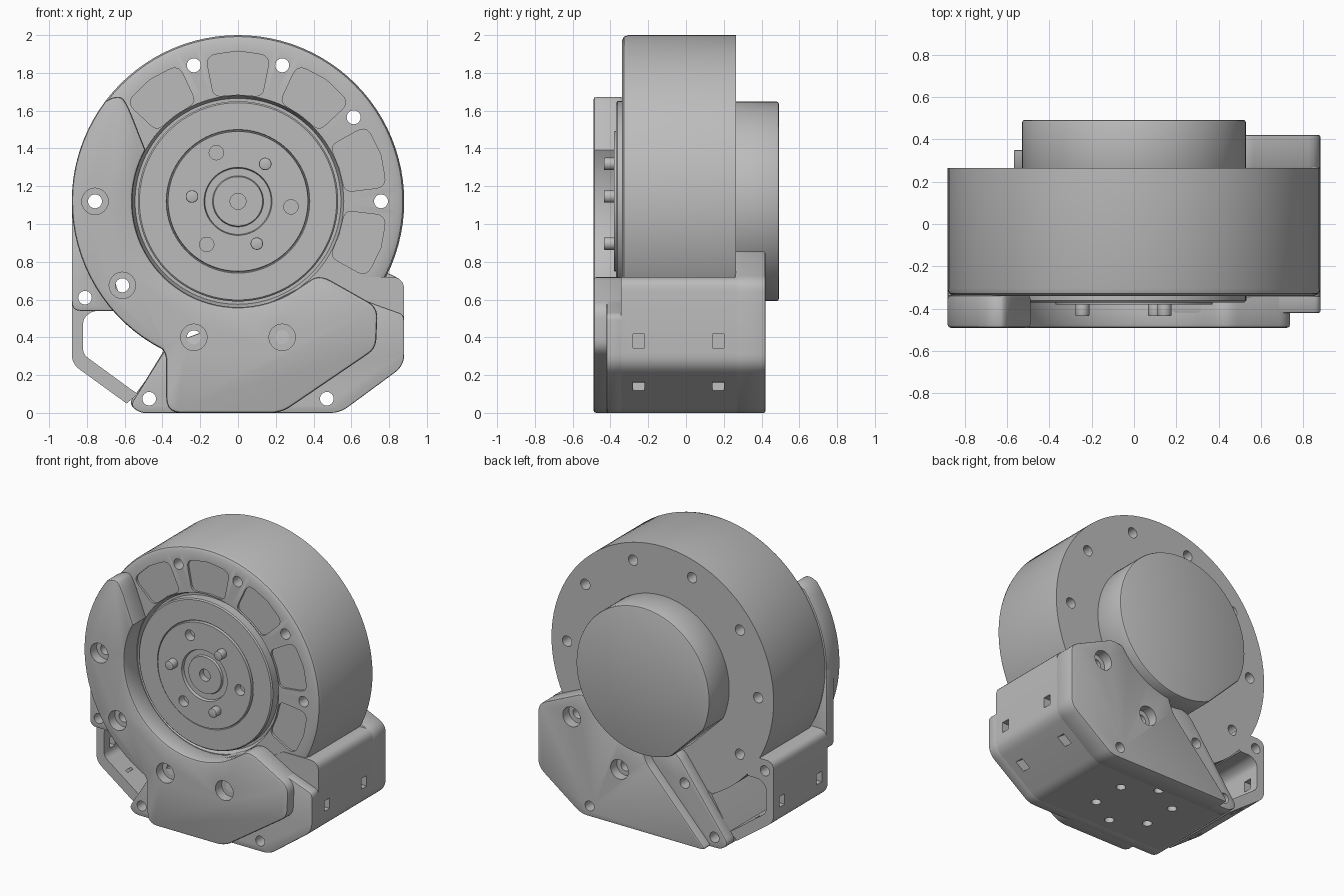
import bpy, bmesh, math
from mathutils import Matrix, Vector

cube = bpy.data.objects.get("Cube")
if cube:
    bpy.data.objects.remove(cube)

grey = bpy.data.materials.new("machined_grey")
grey.use_nodes = True
grey.diffuse_color = (0.5, 0.5, 0.5, 1)
grey.node_tree.nodes["Principled BSDF"].inputs["Base Color"].default_value = (0.5, 0.5, 0.5, 1)

AXIS_Z = 1.12          # height of the motor axis
BOLT_R = 0.757         # bolt circle
parts = []


def finish(name, bm, part=True):
    bmesh.ops.recalc_face_normals(bm, faces=bm.faces)
    mesh = bpy.data.meshes.new(name)
    bm.to_mesh(mesh)
    bm.free()
    ob = bpy.data.objects.new(name, mesh)
    bpy.context.collection.objects.link(ob)
    mesh.materials.append(grey)
    if part:
        parts.append(ob)
    return ob


def apply(ob, mod):
    bpy.context.view_layer.objects.active = ob
    bpy.ops.object.modifier_apply(modifier=mod.name)


def polar(r, deg):
    a = math.radians(deg)
    return (r * math.cos(a), AXIS_Z + r * math.sin(a))


def arc(r, start, end, step=4):
    n = max(2, round(abs(end - start) / step))
    return [polar(r, start + (end - start) * i / n) for i in range(n + 1)]


def rounded(points):
    """Round every corner that carries a radius as third value."""
    out = []
    for i, p in enumerate(points):
        c = Vector(p[:2])
        if len(p) == 2:
            out.append(c)
            continue
        ends = []
        for q in (points[i - 1], points[(i + 1) % len(points)]):
            d = Vector(q[:2]) - c
            ends.append(c + d.normalized() * min(p[2], d.length * 0.45))
        for k in range(6):
            t = k / 5
            out.append(ends[0] * (1 - t) ** 2 + c * 2 * t * (1 - t) + ends[1] * t * t)
    return out


def add_prism(bm, points, y0, y1):
    face = bm.faces.new([bm.verts.new((p[0], y0, p[1])) for p in rounded(points)])
    new = bmesh.ops.extrude_face_region(bm, geom=[face])["geom"]
    verts = [v for v in new if isinstance(v, bmesh.types.BMVert)]
    bmesh.ops.translate(bm, verts=verts, vec=(0, y1 - y0, 0))


def prism(name, points, y0, y1, bevel=0.0):
    bm = bmesh.new()
    add_prism(bm, points, y0, y1)
    ob = finish(name, bm)
    if bevel:
        mod = ob.modifiers.new("soft_edges", "BEVEL")
        mod.width, mod.segments = bevel, 2
        mod.limit_method, mod.angle_limit = "ANGLE", math.radians(60)
        apply(ob, mod)
    return ob


def lathe(name, profile):
    """Spin a (radius, y) profile around the motor axis."""
    bm = bmesh.new()
    vs = [bm.verts.new((r, y, AXIS_Z)) for r, y in profile]
    es = [bm.edges.new(pair) for pair in zip(vs, vs[1:])]
    bmesh.ops.spin(bm, geom=vs + es, cent=(0, 0, AXIS_Z), axis=(0, 1, 0),
                   angle=math.tau, steps=96)
    bmesh.ops.remove_doubles(bm, verts=bm.verts, dist=0.0002)
    return finish(name, bm)


def disc(x, z, r):
    return [(x + r * math.cos(math.tau * i / 24), z + r * math.sin(math.tau * i / 24))
            for i in range(24)]


def cut(ob, bm):
    cutter = finish("cutter", bm, part=False)
    cutter.hide_render = True
    mod = ob.modifiers.new("cut", "BOOLEAN")
    mod.operation, mod.solver, mod.object = "DIFFERENCE", "EXACT", cutter
    apply(ob, mod)
    bpy.data.objects.remove(cutter)


def drill(ob, centres, r, y0=-0.7, y1=0.7):
    bm = bmesh.new()
    for x, z in centres:
        add_prism(bm, disc(x, z, r), y0, y1)
    cut(ob, bm)


def slots(ob, side):
    """Cable slots in the side wall and in the sloping wall below it."""
    bm = bmesh.new()
    for y in (-0.25, 0.17):
        for x, z, tilt in ((0.88, 0.38, 0), (0.735, 0.14, 36)):
            m = (Matrix.Translation((side * x, y, z))
                 @ Matrix.Rotation(math.radians(side * tilt), 4, "Y")
                 @ Matrix.Diagonal((0.17, 0.06, 0.075, 1)))
            bmesh.ops.create_cube(bm, size=1, matrix=m)
    cut(ob, bm)


# Round housing with its bolt circle and shallow front pockets
housing = lathe("housing", [(0, 0.265), (0.88, 0.265), (0.88, -0.305), (0.872, -0.328),
                            (0.85, -0.34), (0.56, -0.34), (0.545, -0.3), (0, -0.3)])
bolts = [polar(BOLT_R, 36 * k) for k in range(10)]
drill(housing, bolts, 0.037)
bm = bmesh.new()
for k in range(-1, 4):
    mid = 18 + 36 * k
    pocket = [polar(0.57, mid - 13) + (0.04,), polar(0.565, mid), polar(0.57, mid + 13) + (0.04,),
              polar(0.79, mid + 12.5) + (0.06,), polar(0.795, mid), polar(0.79, mid - 12.5) + (0.06,)]
    add_prism(bm, pocket, -0.4, -0.325)
cut(housing, bm)

# Output rotor with alternating holes and pins
rotor = lathe("rotor", [(0, -0.29), (0.53, -0.29), (0.53, -0.362), (0.522, -0.37),
                        (0.38, -0.37), (0.377, -0.36), (0.373, -0.36), (0.37, -0.38),
                        (0.18, -0.38), (0.175, -0.36), (0.135, -0.36), (0.13, -0.375),
                        (0.042, -0.375), (0.042, -0.33), (0, -0.33)])
drill(rotor, [polar(0.282, a) for a in (114, -6, -126)], 0.038, -0.5, -0.32)
for i, a in enumerate((54, 174, -66)):
    prism(f"rotor_pin_{i + 1}", disc(*polar(0.245, a), 0.033), -0.435, -0.36, 0.006)

# Rear boss with one flat
prism("rear_boss", arc(0.528, -115, 205), 0.25, 0.492, 0.012)

# Base block under the housing
base = prism("base_block", [(-0.57, 0.04, 0.03), (-0.52, 0, 0.03), (0.54, 0, 0.05),
                            (0.88, 0.25, 0.06), (0.88, 0.72, 0.07), (0.6, 0.72),
                            (0.4, 0.6), (-0.2, 0.42), (-0.39, 0.335)], -0.345, 0.27)
slots(base, 1)
corner_holes = [(-0.47, 0.075), (0.47, 0.075)]
drill(base, corner_holes, 0.036)
bm = bmesh.new()
for k in range(6):
    a = math.radians(30 + 60 * k)
    bmesh.ops.create_cone(bm, cap_ends=True, segments=20, radius1=0.032, radius2=0.032, depth=0.16,
                          matrix=Matrix.Translation((0.25 * math.cos(a), 0.25 * math.sin(a), 0)))
cut(base, bm)

# Open side frame
frame = prism("side_frame", [(-0.88, 0.69, 0.06), (-0.88, 0.26, 0.05), (-0.59, 0.05), (-0.53, 0.1),
                             (-0.56, 0.12), (-0.82, 0.31, 0.03), (-0.82, 0.5, 0.03),
                             (-0.77, 0.54, 0.03), (-0.68, 0.54), (-0.62, 0.6), (-0.65, 0.69)],
              -0.345, 0.265)
slots(frame, -1)
frame_hole = [(-0.81, 0.61)]
drill(frame, frame_hole, 0.036)

# Front lower layer and its side corner
lower = prism("front_lower_plate", [(-0.57, 0.04, 0.03), (-0.52, 0, 0.03), (0.54, 0, 0.05),
                                    (0.88, 0.25, 0.06), (0.88, 0.52, 0.03), (0.74, 0.57),
                                    (0.4, 0.7), (0, 0.5), (-0.37, 0.36)], -0.42, -0.335, 0.008)
drill(lower, corner_holes, 0.036)
corner = prism("front_corner_plate", [(-0.88, 1.12), (-0.88, 0.54, 0.05), (-0.66, 0.54),
                                      (-0.62, 0.6), (-0.76, 0.9), (-0.84, 1.12)],
               -0.42, -0.335, 0.008)
drill(corner, frame_hole, 0.036)

# Front cover with the arm curving up the side
cover = prism("front_cover", arc(0.88, 143, 243)
              + [(-0.38, 0.3, 0.04), (-0.38, 0, 0.08), (0.23, 0, 0.06), (0.73, 0.34, 0.05),
                 (0.74, 0.56, 0.06), (0.43, 0.735, 0.07)]
              + arc(0.56, -54, -209) + [(-0.6, 1.67, 0.1), (-0.655, 1.675, 0.04)],
              -0.49, -0.335, 0.015)
cover_screws = [polar(BOLT_R, a) for a in (180, 216, 252, 288)]
drill(cover, cover_screws, 0.07, -0.6, -0.42)
drill(cover, cover_screws, 0.037)

# Rear plate hugging the boss
rear = prism("rear_plate", [(-0.45, 0, 0.04), (0.54, 0, 0.05), (0.88, 0.25, 0.06),
                            (0.88, 0.7, 0.06), (0.53, 0.86, 0.04)]
             + arc(0.525, -32, -84) + [(0.02, 0.5, 0.04)], 0.26, 0.42, 0.01)
rear_screws = [polar(BOLT_R, a) for a in (288, 324)]
drill(rear, rear_screws, 0.07, 0.35, 0.6)
drill(rear, rear_screws, 0.037)
drill(rear, corner_holes[1:], 0.036)

# Lower rear strap beside it
strap = prism("rear_strap", [(-0.58, 0.05, 0.04), (-0.52, 0, 0.04), (-0.38, 0), (0.1, 0.5),
                             (0, 0.62), (-0.17, 0.6, 0.06)], 0.26, 0.35, 0.008)
drill(strap, corner_holes[:1] + [polar(BOLT_R, 252)], 0.037)

# Smooth curved surfaces, keep edges crisp
for ob in parts:
    bpy.ops.object.select_all(action="DESELECT")
    ob.select_set(True)
    bpy.context.view_layer.objects.active = ob
    bpy.ops.object.shade_smooth_by_angle(angle=math.radians(30))
